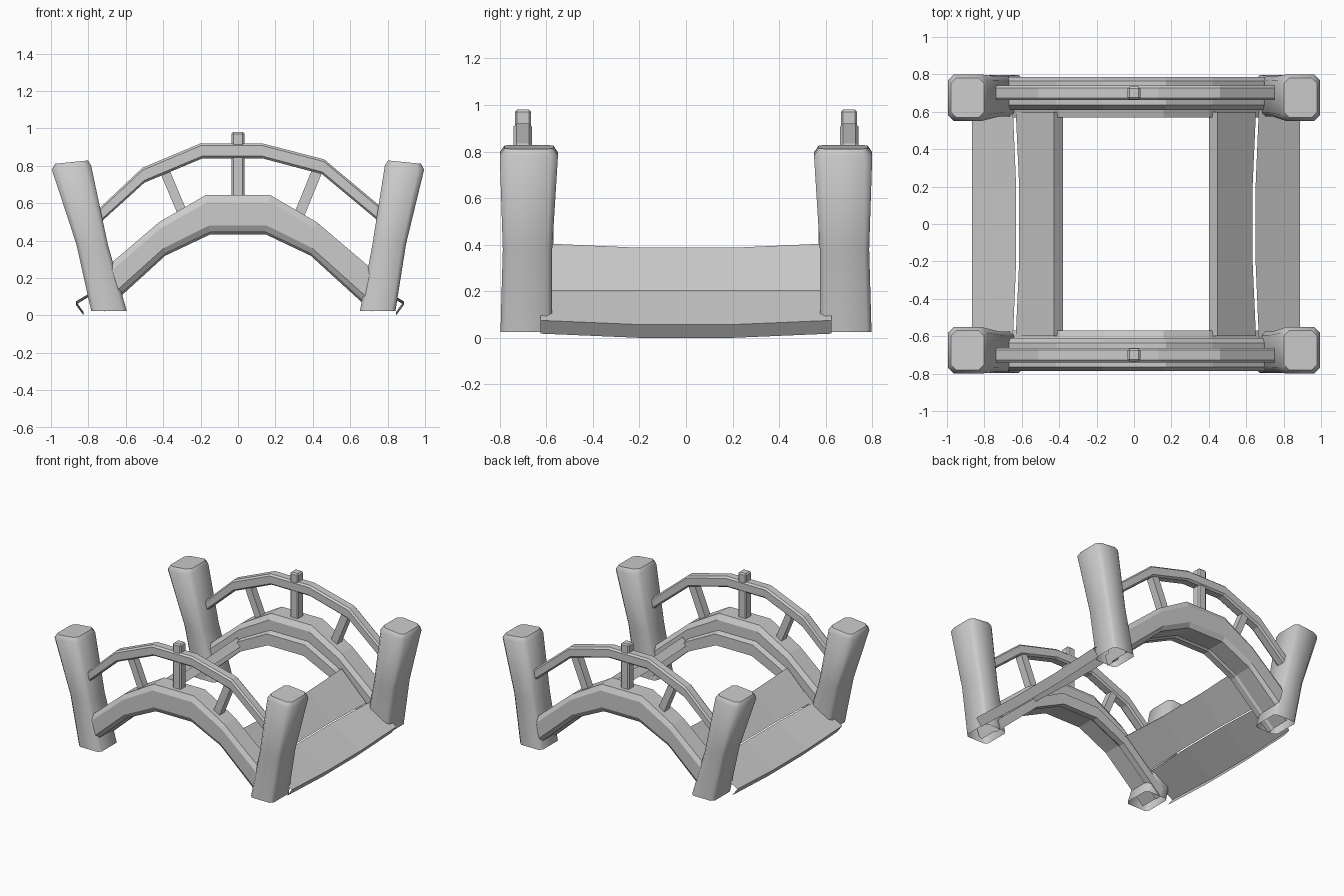
import bpy
from mathutils import Vector

if "Cube" in bpy.data.objects:
    bpy.data.objects.remove(bpy.data.objects["Cube"])


def make(name, rings, cap_start=True, cap_end=True, closed=True):
    """Skin a list of equal-length point rings into a mesh object."""
    n = len(rings[0])
    verts = [p for r in rings for p in r]
    faces = []
    for i in range(len(rings) - 1):
        for j in range(n if closed else n - 1):
            k = (j + 1) % n
            faces.append((i * n + j, i * n + k, (i + 1) * n + k, (i + 1) * n + j))
    if cap_start:
        faces.append(tuple(reversed(range(n))))
    if cap_end:
        faces.append(tuple(range(len(verts) - n, len(verts))))
    me = bpy.data.meshes.new(name)
    me.from_pydata(verts, [], faces)
    ob = bpy.data.objects.new(name, me)
    bpy.context.collection.objects.link(ob)
    bpy.ops.object.select_all(action='DESELECT')
    ob.select_set(True)
    bpy.context.view_layer.objects.active = ob
    if cap_start or cap_end:
        bpy.ops.object.mode_set(mode='EDIT')
        bpy.ops.mesh.select_all(action='SELECT')
        bpy.ops.mesh.normals_make_consistent(inside=False)
        bpy.ops.object.mode_set(mode='OBJECT')
    return ob


def sweep(name, stations, section):
    """Section is (y, t); t runs from the bottom point to the top point of a station."""
    rings = []
    for (tx, tz), (bx, bz) in stations:
        rings.append([(bx + (tx - bx) * t, y, bz + (tz - bz) * t) for y, t in section])
    return make(name, rings)


# Stations along the arch: (top point), (bottom point)
half = [((.17, .645), (.15, .445)), ((.42, .50), (.39, .33)),
        ((.69, .27), (.66, .085)), ((.77, .19), (.72, .03))]
beam_path = [((-a, b), (-c, d)) for (a, b), (c, d) in reversed(half)] + half
beam_section = [(.635, 1), (.765, 1), (.785, .8), (.785, .18), (.765, 0),
                (.63, 0), (.615, -.06), (.57, -.06), (.57, .36), (.61, .42), (.61, .8)]
rail_path = [((-.76, .555), (-.76, .475)), ((-.51, .79), (-.50, .71)),
             ((-.20, .92), (-.19, .84)), ((.13, .92), (.13, .84)),
             ((.46, .835), (.45, .755)), ((.765, .58), (.75, .505))]
rail_section = [(.675, 1), (.728, 1), (.741, .85), (.741, .15),
                (.728, 0), (.675, 0), (.662, .15), (.662, .85)]

# Corner post cross-sections: outer x, inner x, inner y, outer y, z
post_rings = [(.82, .63, .575, .797, .025), (.885, .71, .575, .787, .38),
              (.995, .785, .55, .80, .79)]

for s, side in ((-1, "front"), (1, "back")):
    flip = lambda sec: [(s * y, t) for y, t in sec]
    sweep(side + "_arch_beam", beam_path, flip(beam_section))
    sweep(side + "_handrail", rail_path, flip(rail_section))

    # Centre post and leaning balusters
    for name, lo, hi, w in (("centre_post", (0, .60), (0, .98), .034),
                            ("left_baluster", (-.29, .53), (-.395, .78), .028),
                            ("right_baluster", (.32, .52), (.43, .79), .03)):
        rings = [[(x + a * w, s * .70 + b * w, z) for a, b in ((-1, -1), (1, -1), (1, 1), (-1, 1))]
                 for x, z in (lo, hi)]
        ob = make(side + "_" + name, rings)
        if name == "centre_post":
            m = ob.modifiers.new("bevel", 'BEVEL')
            m.width = .009
            m.segments = 1

    # Corner posts, pinched at the waist, open underneath, with a softly domed top
    for d, end in ((-1, "left"), (1, "right")):
        dx = .022 if d > 0 else -.035
        rings = []
        for k, (xo, xi, yi, yo, z) in enumerate(post_rings):
            xo += (dx, dx * .6, 0)[k]
            xi += (dx, dx * .4, 0)[k]
            c = .022 if k < 2 else .032
            pts = [(xo, yi + c), (xo, yo - c), (xo - c, yo), (xi + c, yo),
                   (xi, yo - c), (xi, yi + c), (xi + c, yi), (xo - c, yi)]
            tilt = .10 if k == 2 else 0
            rings.append([(d * x, s * y, z - tilt * (x - .89)) for x, y in pts])
        mid = sum((Vector(p) for p in rings[-1]), Vector()) / 8
        rings.append([tuple(mid + (Vector(p) - mid) * .84 + Vector((0, 0, .03)))
                      for p in rings[-1]])
        make(f"{side}_{end}_corner_post", rings, cap_start=False)
        bpy.ops.object.shade_smooth_by_angle(angle=.85)

# Deck planks: thin folded boards that sag slightly in the middle
outer = [(.845, .018), (.887, .075), (.668, .205)]
inner = [(.40, .36), (.447, .405), (.652, .20)]
for d, end in ((-1, "left"), (1, "right")):
    for name, prof, w in (("outer_plank", outer, .625), ("inner_plank", inner, .60)):
        shift = -.02 if d < 0 else 0
        rings = []
        for y, sag in ((-w, 0), (-.2, .018), (.2, .018), (w, 0)):
            rings.append([(d * (x + shift - (sag if i == 2 else 0)), y,
                           z - (0 if (i == 2) else sag)) for i, (x, z) in enumerate(prof)])
        # Wind the faces so that the walking surface points up
        if (d > 0) != (name == "outer_plank"):
            rings.reverse()
        make(f"{end}_{name}", rings, False, False, closed=False)
